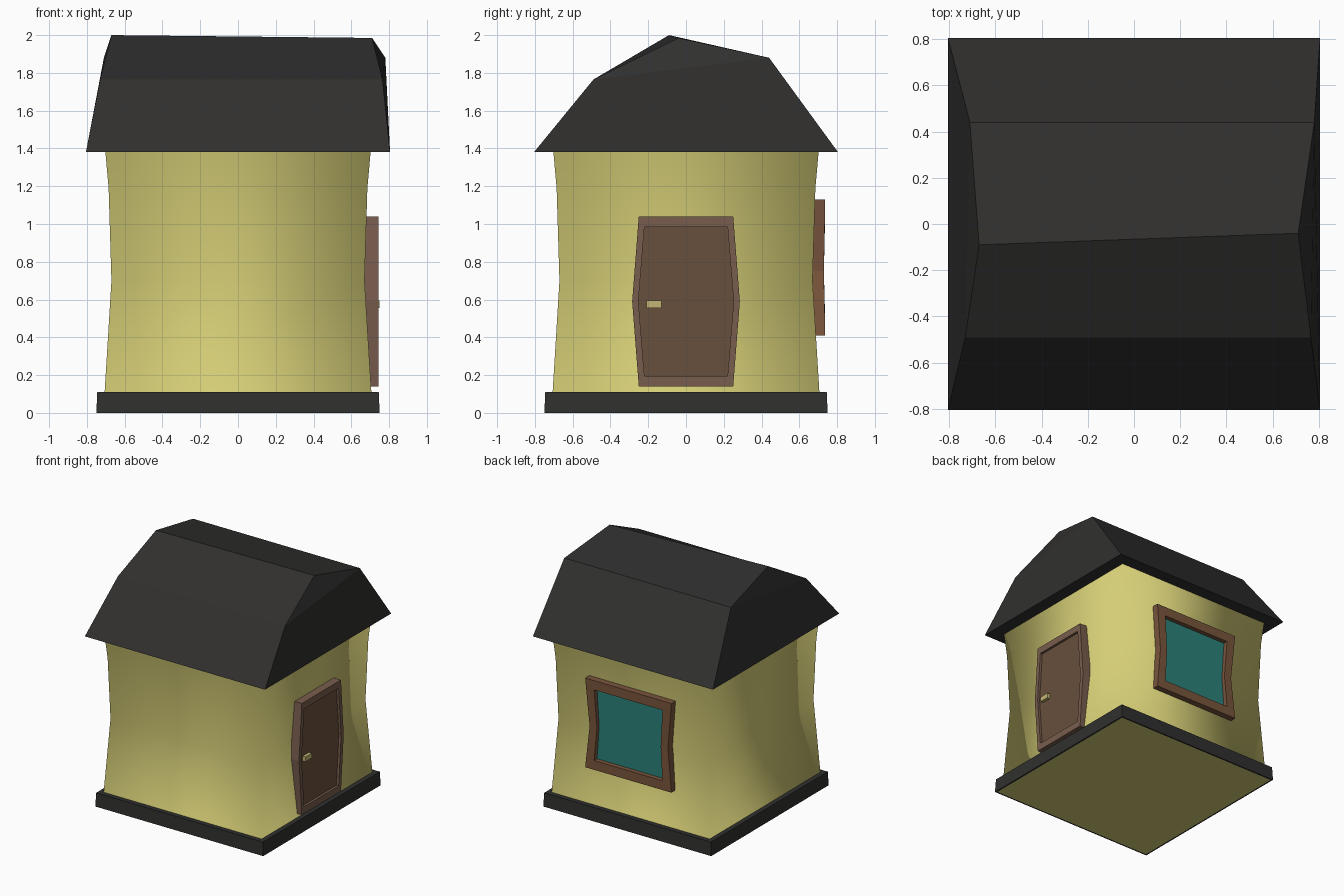
import bpy, bmesh

if "Cube" in bpy.data.objects:
    bpy.data.objects.remove(bpy.data.objects["Cube"])


def material(name, rgb):
    m = bpy.data.materials.new(name)
    m.diffuse_color = (*rgb, 1)
    m.use_nodes = True
    m.node_tree.nodes["Principled BSDF"].inputs["Base Color"].default_value = m.diffuse_color
    return m


YELLOW = material("yellow_plaster", (0.66, 0.61, 0.18))
DARK = material("dark_slate", (0.030, 0.029, 0.028))
WOOD = material("frame_wood", (0.19, 0.11, 0.075))
OAK = material("window_wood", (0.19, 0.09, 0.045))
PANEL = material("door_wood", (0.14, 0.08, 0.045))
GLASS = material("teal_glass", (0.025, 0.22, 0.19))
BRASS = material("handle_brass", (0.55, 0.46, 0.18))


def finish(name, bm, mat, smooth=False):
    bmesh.ops.recalc_face_normals(bm, faces=bm.faces[:])
    if smooth:
        for f in bm.faces:
            f.smooth = abs(f.normal.z) < 0.9
    me = bpy.data.meshes.new(name)
    bm.to_mesh(me)
    bm.free()
    me.materials.append(mat)
    ob = bpy.data.objects.new(name, me)
    bpy.context.collection.objects.link(ob)
    return ob


def loft(name, rings, mat, cap_start=False, cap_end=False, smooth=False):
    bm = bmesh.new()
    rows = [[bm.verts.new(p) for p in ring] for ring in rings]
    n = len(rows[0])
    for a, b in zip(rows, rows[1:]):
        for i in range(n):
            j = (i + 1) % n
            bm.faces.new((a[i], a[j], b[j], b[i]))
    if cap_start:
        bm.faces.new(rows[0][::-1])
    if cap_end:
        bm.faces.new(rows[-1])
    return finish(name, bm, mat, smooth)


def square(r, z):
    return [(-r, -r, z), (r, -r, z), (r, r, z), (-r, r, z)]


# Walls with pinched waist, and yellow underside
loft("walls", [square(r, z) for r, z in
               ((0.737, 0), (0.708, 0.08), (0.67, 0.70), (0.685, 1.19), (0.702, 1.38))],
     YELLOW, cap_start=True, smooth=True)

# Plinth ring around the foot of the walls
loft("plinth", [square(0.737, 0), square(0.75, 0), square(0.745, 0.11), square(0.70, 0.11)], DARK)

# Crooked gambrel roof: each end is eave, break, ridge, break, eave
left = [(-0.805, -0.805, 1.38), (-0.73, -0.49, 1.765), (-0.67, -0.09, 2.0),
        (-0.71, 0.44, 1.88), (-0.805, 0.805, 1.38)]
right = [(0.805, -0.805, 1.38), (0.765, -0.49, 1.765), (0.71, -0.04, 1.985),
         (0.78, 0.44, 1.88), (0.805, 0.805, 1.38)]
bm = bmesh.new()
L = [bm.verts.new(p) for p in left]
R = [bm.verts.new(p) for p in right]
for i in range(5):
    j = (i + 1) % 5
    bm.faces.new((L[i], R[i], R[j], L[j]))
for e in (L, R):
    bm.faces.new((e[1], e[2], e[3]))
    bm.faces.new((e[0], e[1], e[3], e[4]))
finish("roof", bm, DARK)


def on_right(u, d, z):
    return (d, u, z)


def on_back(u, d, z):
    return (u, d, z)


def outline(place, widths, heights, depths):
    """Six-point outline: half-widths, heights and depths at bottom, middle, top."""
    rows = list(zip(widths, depths, heights))
    return ([place(w, d, z) for w, d, z in rows] +
            [place(-w, d, z) for w, d, z in reversed(rows)])


def framed_panel(name, place, outer, inner, back, front, recess, frame_mat, panel_name, panel_mat):
    rings = [outline(place, *outer, back), outline(place, *outer, front),
             outline(place, *inner, front), outline(place, *inner, recess)]
    loft(name, rings, frame_mat)
    behind = [d - 0.06 for d in recess]
    loft(panel_name, [outline(place, *inner, behind), outline(place, *inner, recess)],
         panel_mat, cap_end=True)


# Door on the right side, bulging at the middle
framed_panel("door_frame", on_right,
             ((0.25, 0.285, 0.25), (0.14, 0.59, 1.04)),
             ((0.22, 0.252, 0.22), (0.195, 0.59, 0.985)),
             (0.70, 0.667, 0.675), (0.745, 0.745, 0.745), (0.725, 0.725, 0.725),
             WOOD, "door_panel", PANEL)

# Window on the back, pinched at the middle
framed_panel("window_frame", on_back,
             ((0.385, 0.35, 0.385), (0.41, 0.75, 1.13)),
             ((0.305, 0.285, 0.305), (0.485, 0.75, 1.055)),
             (0.685, 0.667, 0.68), (0.737, 0.73, 0.737), (0.70, 0.70, 0.70),
             OAK, "window_glass", GLASS)

# Door handle
bm = bmesh.new()
bmesh.ops.create_cube(bm, size=1)
for v in bm.verts:
    v.co = (0.732 + v.co.x * 0.036, -0.17 + v.co.y * 0.08, 0.575 + v.co.z * 0.04)
finish("door_handle", bm, BRASS)
